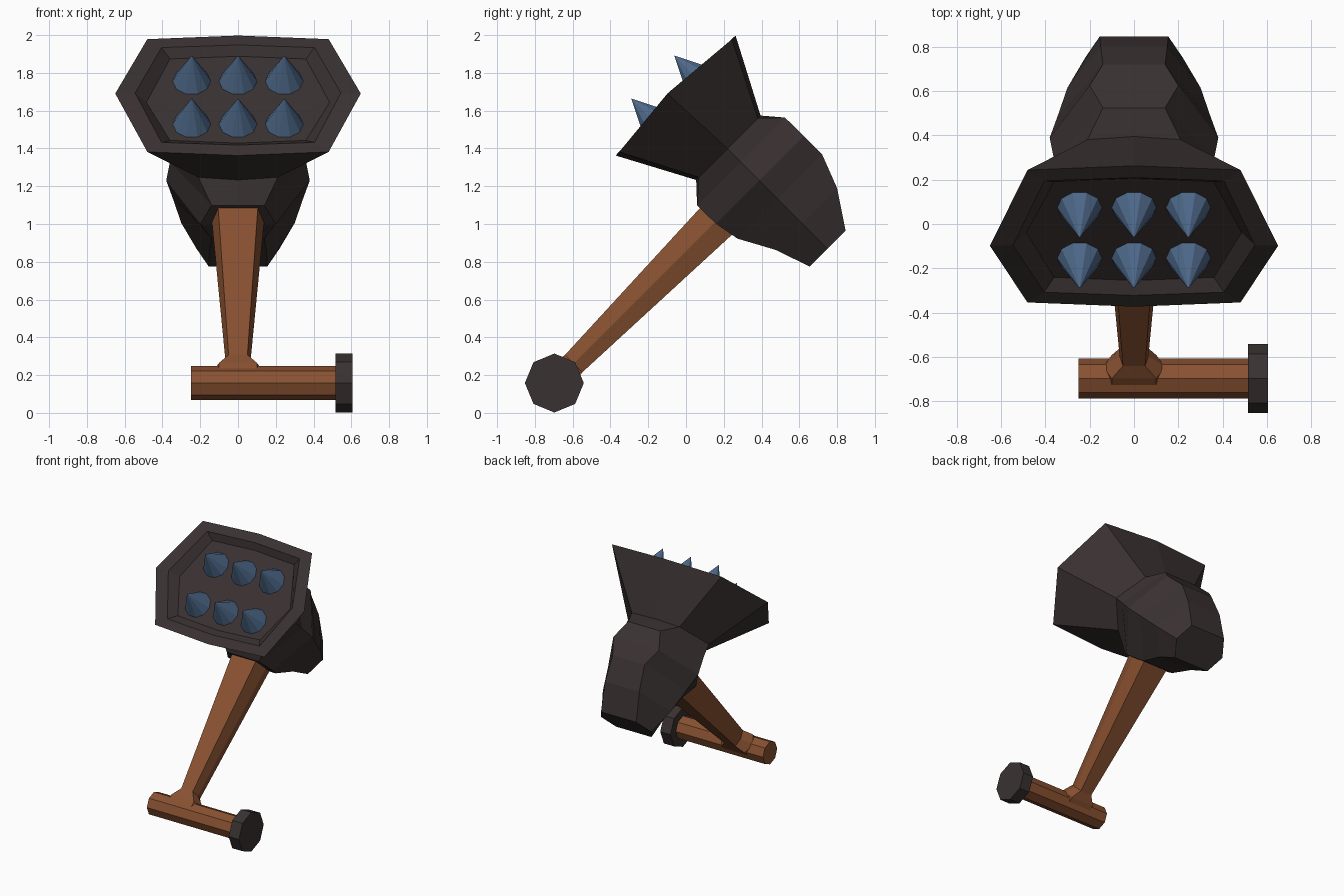
import bpy, bmesh, math
from mathutils import Matrix, Vector

if "Cube" in bpy.data.objects:
    bpy.data.objects.remove(bpy.data.objects["Cube"])

S = math.sqrt(0.5)


def material(name, rgb):
    m = bpy.data.materials.new(name)
    m.diffuse_color = (*rgb, 1)
    m.use_nodes = True
    m.node_tree.nodes["Principled BSDF"].inputs["Base Color"].default_value = m.diffuse_color
    return m


DARK = material("dark iron", (0.042, 0.031, 0.031))
WOOD = material("brown wood", (0.25, 0.083, 0.031))
BLUE = material("blue steel", (0.075, 0.14, 0.25))


def tilt(x, u, a):
    """Tilted frame: u runs up the handle, a runs from striking face to back."""
    return Vector((x, (u + a) * S, (u - a) * S))


def finish(bm, name, mat):
    bmesh.ops.recalc_face_normals(bm, faces=bm.faces)
    me = bpy.data.meshes.new(name)
    bm.to_mesh(me)
    bm.free()
    me.materials.append(mat)
    ob = bpy.data.objects.new(name, me)
    bpy.context.collection.objects.link(ob)
    return ob


def loft(name, rings, mat):
    """Skin a list of rings (tilted-frame points) and cap both ends."""
    bm = bmesh.new()
    vs = [[bm.verts.new(tilt(*p)) for p in r] for r in rings]
    n = len(rings[0])
    for r, s in zip(vs, vs[1:]):
        for i in range(n):
            bm.faces.new((r[i], r[(i + 1) % n], s[(i + 1) % n], s[i]))
    bm.faces.new(vs[0])
    bm.faces.new(vs[-1])
    return finish(bm, name, mat)


def head_ring(top, bot, cx, sx, a, mid=1.145, bow=0.0, drop=0.0):
    """Eight-point symmetrical ring: top, corners, sides, bottom."""
    half = [(cx, top - drop, a), (sx, mid, a - bow), (cx, bot + drop, a)]
    return ([(0, top, a)] + half + [(0, bot, a)]
            + [(-x, u, b) for x, u, b in reversed(half)])


# Head: recessed plate, rim, funnel, neck, then rounded back body
loft("hammer_head", [
    head_ring(1.48, 0.83, 0.36, 0.485, -1.19, 1.135, 0, 0.02),
    head_ring(1.525, 0.775, 0.405, 0.545, -1.23, 1.13, 0.035, 0.02),
    head_ring(1.598, 0.70, 0.48, 0.65, -1.227, 1.126, 0.038, 0.027),
    head_ring(1.392, 0.910, 0.21, 0.355, -0.834, drop=0.02),
    head_ring(1.476, 0.818, 0.14, 0.36, -0.735),
    head_ring(1.478, 0.820, 0.20, 0.38, -0.595),
    head_ring(1.478, 0.845, 0.14, 0.345, -0.46),
    head_ring(1.407, 0.945, 0.15, 0.30, -0.276),
    head_ring(1.280, 1.011, 0.155, 0.22, -0.085),
], DARK)

# Spikes on the striking face: two rows of three
for u in (0.972, 1.294):
    for x in (-0.245, 0, 0.245):
        bm = bmesh.new()
        depth = 0.20
        axis = tilt(0, 0, -1)
        rot = axis.to_track_quat('Z', 'X').to_matrix().to_4x4()
        pos = tilt(x, u, -1.382 + depth / 2)
        bmesh.ops.create_cone(bm, cap_ends=True, segments=10, radius1=0.105,
                              radius2=0, depth=depth,
                              matrix=Matrix.Translation(pos) @ rot)
        finish(bm, "spike", BLUE)


# Handle: six-sided tapered shaft with a flared foot
def shaft_ring(u, w, d, flat):
    a = -0.605
    return [(w, u, a), (flat, u, a - d), (-flat, u, a - d),
            (-w, u, a), (-flat, u, a + d), (flat, u, a + d)]


loft("handle", [shaft_ring(-0.37, 0.14, 0.075, 0.10),
                shaft_ring(-0.305, 0.14, 0.075, 0.10),
                shaft_ring(-0.235, 0.065, 0.065, 0.05),
                shaft_ring(0.88, 0.142, 0.112, 0.108)], WOOD)


# Cross grip and its end knob: octagonal bars along x
def bar(name, x0, x1, r, mat):
    bm = bmesh.new()
    ring = [(math.cos(i * math.pi / 4) * r - 0.697,
             math.sin(i * math.pi / 4) * r + 0.158) for i in range(8)]
    f = bm.faces.new([bm.verts.new((x0, y, z)) for y, z in ring])
    ext = bmesh.ops.extrude_face_region(bm, geom=[f], use_keep_orig=True)
    for v in ext["geom"]:
        if isinstance(v, bmesh.types.BMVert):
            v.co.x = x1
    finish(bm, name, mat)


bar("cross_grip", -0.25, 0.53, 0.09, WOOD)
bar("grip_knob", 0.515, 0.605, 0.156, DARK)
